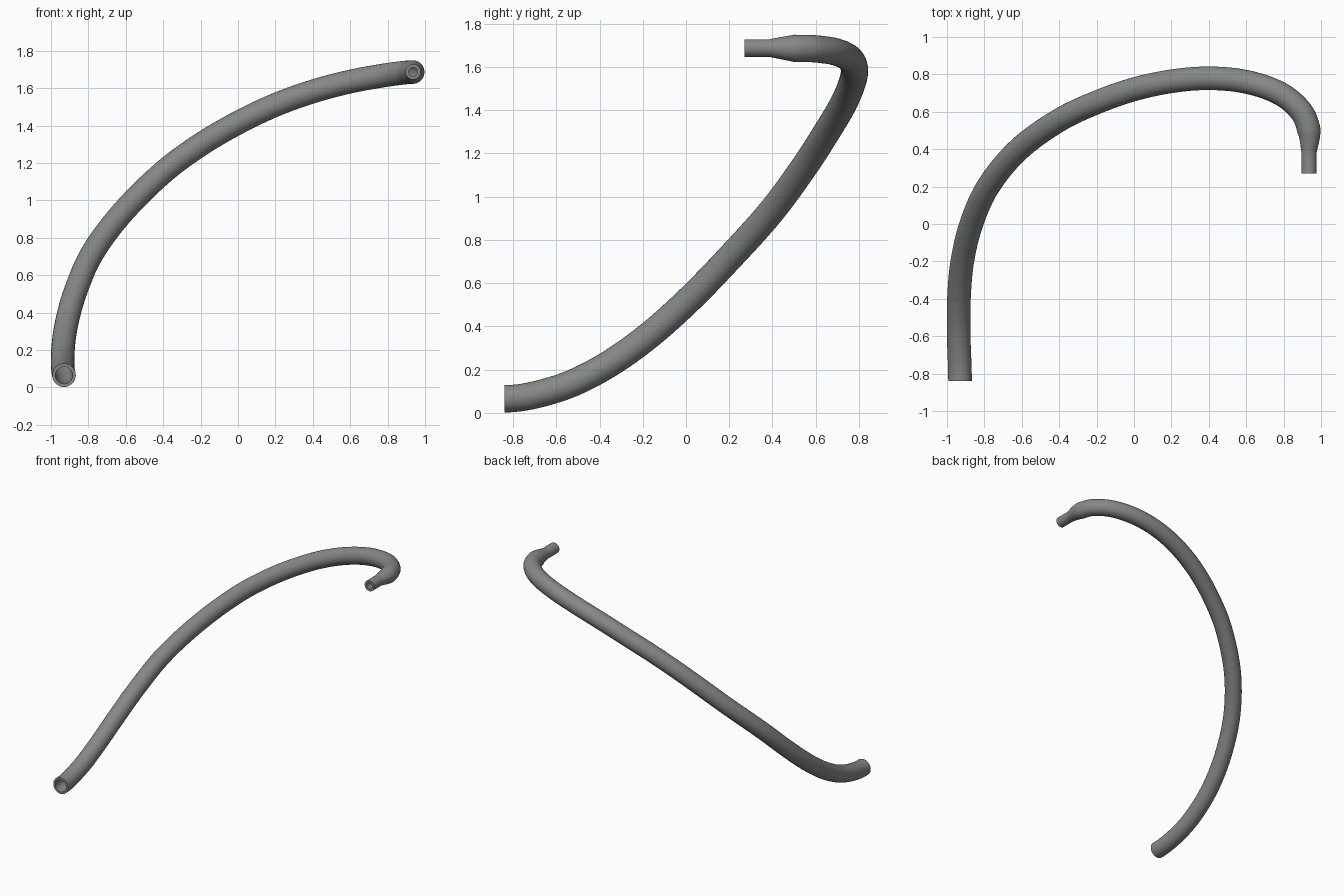
import bpy, bmesh, math
from mathutils import Vector

if "Cube" in bpy.data.objects:
    bpy.data.objects.remove(bpy.data.objects["Cube"])

# Centre line of the hose with its outer radius at each point
R, TIP, WALL = 0.063, 0.041, 0.017
PATH = [(-.93, -.84, .065, R), (-.937, -.6, .11, R), (-.936, -.4, .2, R),
        (-.918, -.2, .335, R), (-.87, 0, .51, R), (-.78, .2, .715, R),
        (-.62, .395, .932, R), (-.4, .555, 1.15, R), (-.2, .65, 1.298, R),
        (0, .72, 1.415, R), (.2, .763, 1.51, R), (.4, .779, 1.582, R),
        (.6, .76, 1.635, R), (.78, .698, 1.668, R), (.893, .603, 1.683, R),
        (.935, .5, 1.686, R), (.936, .385, 1.687, TIP), (.936, .27, 1.687, TIP)]
SIDES, STEPS = 32, 8


def sample(path):
    """Smooth points through the path, with linear radius."""
    pts = [Vector(p[:3]) for p in path]
    last = len(pts) - 1

    def tangent(i, span):
        if i == 0:
            return Vector((0, span, 0))
        if i >= last - 1:
            return Vector((0, -span, 0))
        return (pts[i + 1] - pts[i - 1]).normalized() * span

    out = []
    for i in range(last):
        a, b = pts[i], pts[i + 1]
        span = (b - a).length
        ta, tb = tangent(i, span), tangent(i + 1, span)
        for k in range(STEPS + (i == last - 1)):
            t = k / STEPS
            p = (a * (2*t**3 - 3*t*t + 1) + ta * (t**3 - 2*t*t + t)
                 + b * (3*t*t - 2*t**3) + tb * (t**3 - t*t))
            out.append((p, path[i][3] * (1 - t) + path[i + 1][3] * t))
    return out


def bridge(bm, r0, r1):
    for j in range(SIDES):
        k = (j + 1) % SIDES
        bm.faces.new((r0[j], r0[k], r1[k], r1[j]))


# Hollow hose: outer skin, inner bore and two end rims
pts = sample(PATH)
bm = bmesh.new()
outer, inner = [], []
side = Vector((1, 0, 0))
for i, (p, r) in enumerate(pts):
    if i == 0 or i == len(pts) - 1:
        d = Vector((0, 1 if i == 0 else -1, 0))
    else:
        d = (pts[i + 1][0] - pts[i - 1][0]).normalized()
    side = (side - d * side.dot(d)).normalized()
    up = d.cross(side)
    for rings, rad in ((outer, r), (inner, r - WALL)):
        rings.append([bm.verts.new(p + rad * (side * math.cos(a) + up * math.sin(a)))
                      for a in (math.tau * j / SIDES for j in range(SIDES))])
for rings in (outer, inner):
    for r0, r1 in zip(rings, rings[1:]):
        bridge(bm, r0, r1)
bridge(bm, outer[0], inner[0])
bridge(bm, outer[-1], inner[-1])
bmesh.ops.recalc_face_normals(bm, faces=bm.faces[:])

mesh = bpy.data.meshes.new("hose")
bm.to_mesh(mesh)
bm.free()
hose = bpy.data.objects.new("hose", mesh)
bpy.context.collection.objects.link(hose)

# Dark grey rubber
rubber = bpy.data.materials.new("rubber")
rubber.diffuse_color = (0.235, 0.25, 0.24, 1)
rubber.use_nodes = True
rubber.node_tree.nodes["Principled BSDF"].inputs["Base Color"].default_value = rubber.diffuse_color
mesh.materials.append(rubber)

bpy.context.view_layer.objects.active = hose
hose.select_set(True)
bpy.ops.object.shade_smooth_by_angle(angle=math.radians(40))
